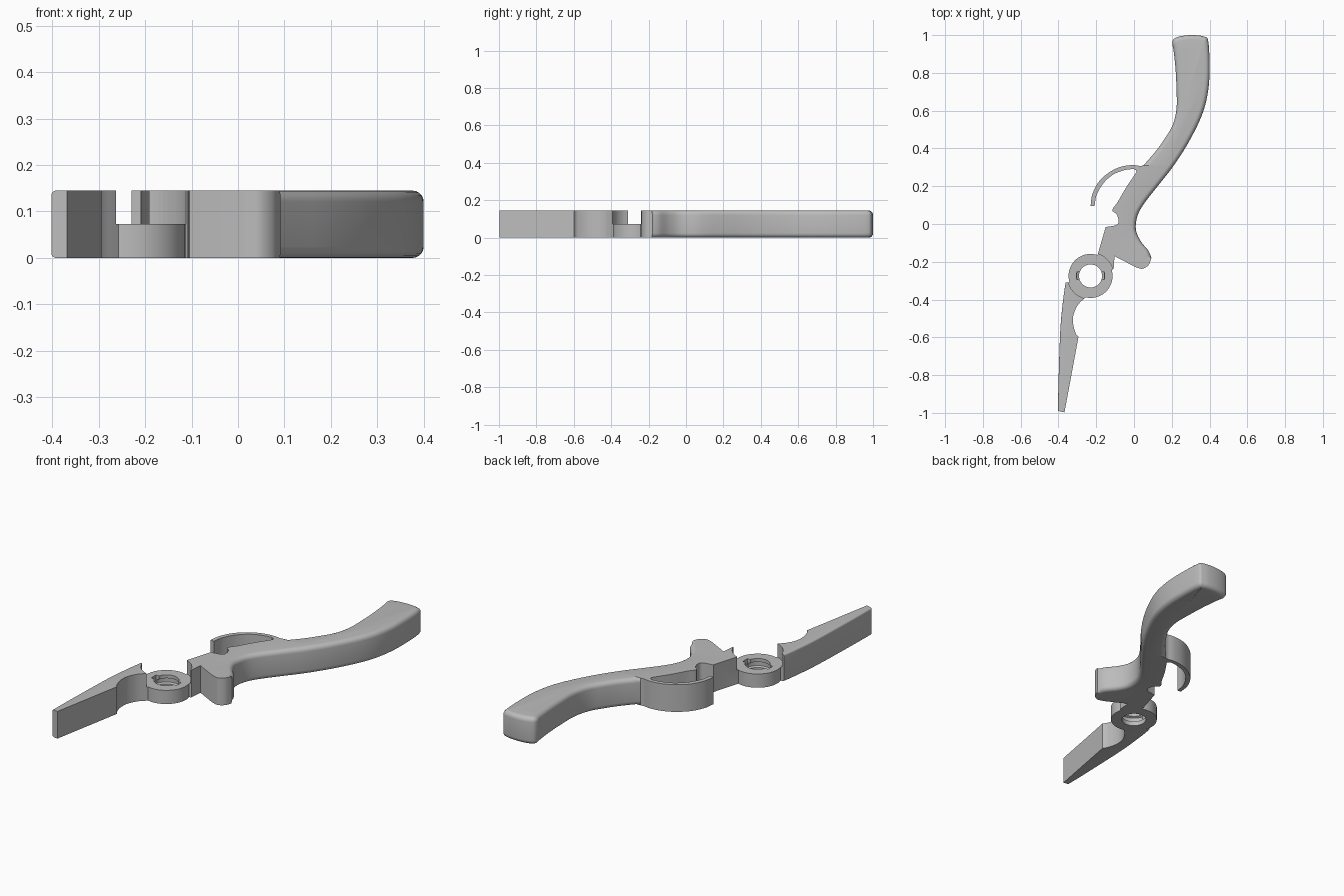
import bpy, bmesh, math
from mathutils import Vector

if "Cube" in bpy.data.objects:
    bpy.data.objects.remove(bpy.data.objects["Cube"])

HEIGHT, RING_H = 0.145, 0.073
CENTRE = Vector((-0.23, -0.275))

grey = bpy.data.materials.new("plain grey")
grey.use_nodes = True
grey.diffuse_color = (0.5, 0.5, 0.5, 1)
grey.node_tree.nodes["Principled BSDF"].inputs["Base Color"].default_value = (0.5, 0.5, 0.5, 1)


def curve(points, steps=5):
    """Smooth curve through the points, ends included."""
    p = [Vector(q) for q in points]
    p = [2 * p[0] - p[1]] + p + [2 * p[-1] - p[-2]]
    out = []
    for a, b, c, d in zip(p, p[1:], p[2:], p[3:]):
        for i in range(steps):
            t = i / steps
            out.append(b + (c - a) * t / 2 + (2 * a - 5 * b + 4 * c - d) * t * t / 2
                       + (3 * b - a - 3 * c + d) * t ** 3 / 2)
    return out + [p[-2]]


def finish(bm, name):
    bmesh.ops.recalc_face_normals(bm, faces=bm.faces)
    mesh = bpy.data.meshes.new(name)
    bm.to_mesh(mesh)
    bm.free()
    mesh.materials.append(grey)
    obj = bpy.data.objects.new(name, mesh)
    bpy.context.collection.objects.link(obj)
    return obj


def slab(name, outline, rounded, radius):
    """Extrude an outline; round the rims of its first `rounded` edges."""
    bm = bmesh.new()
    low = [bm.verts.new((*p, 0)) for p in outline]
    high = [bm.verts.new((*p, HEIGHT)) for p in outline]
    bm.faces.new(low)
    bm.faces.new(high)
    n = len(outline)
    for i in range(n):
        j = (i + 1) % n
        bm.faces.new((low[i], low[j], high[j], high[i]))
    bmesh.ops.recalc_face_normals(bm, faces=bm.faces)
    rims = [bm.edges.get((s[i], s[i + 1])) for s in (low, high) for i in range(rounded)]
    bmesh.ops.bevel(bm, geom=rims, offset=radius, segments=5, profile=0.5,
                    affect='EDGES', clamp_overlap=False)
    return finish(bm, name)


def cut(obj, cutter):
    cutter.hide_render = True
    cutter.hide_viewport = True
    mod = obj.modifiers.new("cut", 'BOOLEAN')
    mod.operation = 'DIFFERENCE'
    mod.solver = 'EXACT'
    mod.object = cutter


# Handle: rounded grip from the thin hook's root round to the lobe
grip = curve([(.05, .31), (.115, .385), (.165, .455), (.205, .525), (.225, .61),
              (.225, .715), (.22, .82), (.21, .915), (.203, .963), (.225, .988),
              (.295, 1), (.368, .993), (.394, .963), (.4, .8), (.39, .69),
              (.368, .6), (.33, .51), (.27, .4), (.2, .295), (.125, .2),
              (.055, .11), (.018, .042), (.01, -.03), (.035, -.09),
              (.077, -.143), (.092, -.18)])
lobe = curve([(.092, -.18), (.077, -.217), (.045, -.237), (.008, -.228)])[1:]
neck = [(-.103, -.17), (-.108, -.238), (-.13, -.25), (-.204, -.185), (-.193, -.164)]
notch = curve([(-.15, -.016), (-.093, -.005), (-.082, .02), (-.093, .053),
               (-.115, .074), (-.087, .116), (-.04, .196), (.003, .26),
               (.013, .28), (-.003, .292)], 4)
hook_inside = curve([(-.05, .286), (-.108, .263), (-.161, .217), (-.198, .153), (-.209, .095)])
hook_outside = curve([(-.23, .095), (-.22, .159), (-.183, .228), (-.124, .278),
                      (-.066, .304), (-.008, .312), (.034, .307)])
handle = slab("handle", grip + lobe + neck + notch + hook_inside + hook_outside,
              len(grip) - 1, 0.024)

# Blade: lightly rounded back, scooped front, tapering to the tip
back = curve([(-.402, -.99), (-.4, -.85), (-.39, -.56), (-.375, -.4), (-.362, -.31)])
scoop = curve([(-.262, -.392), (-.298, -.43), (-.32, -.48), (-.322, -.53),
               (-.308, -.58), (-.294, -.598)])
blade = slab("blade", back + [Vector((-.315, -.312)), Vector((-.246, -.376))] + scoop
             + [Vector((-.368, -.997))], len(back) - 1, 0.01)

# Pivot ring: half height, with a groove inside the hole
bm = bmesh.new()
profile = [(.061, 0), (.1165, 0), (.1165, RING_H), (.061, RING_H), (.061, .055),
           (.072, .05), (.072, .03), (.061, .025)]
verts = [bm.verts.new((r, 0, z)) for r, z in profile]
edges = [bm.edges.new((verts[i - 1], verts[i])) for i in range(len(verts))]
bmesh.ops.spin(bm, geom=verts + edges, axis=(0, 0, 1), cent=(0, 0, 0),
               angle=math.tau, steps=64, use_merge=True)
bmesh.ops.remove_doubles(bm, verts=bm.verts, dist=1e-5)
bmesh.ops.translate(bm, verts=bm.verts, vec=(*CENTRE, 0))
ring = finish(bm, "pivot_ring")

# Clearance above the ring
bm = bmesh.new()
bmesh.ops.create_cone(bm, cap_ends=True, segments=64, radius1=.123, radius2=.123, depth=.2)
bmesh.ops.translate(bm, verts=bm.verts, vec=(*CENTRE, RING_H + .1))
clearance = finish(bm, "clearance_cutter")
cut(handle, clearance)
cut(blade, clearance)

# Two small key slots at the sides of the hole
bm = bmesh.new()
bmesh.ops.create_cube(bm, size=1)
bmesh.ops.scale(bm, verts=bm.verts, vec=(.15, .04, .06))
bmesh.ops.translate(bm, verts=bm.verts, vec=(*CENTRE, .07))
cut(ring, finish(bm, "slot_cutter"))

# Smooth shading with sharp edges kept
bpy.ops.object.select_all(action='DESELECT')
for part in (handle, blade, ring):
    part.select_set(True)
    bpy.context.view_layer.objects.active = part
bpy.ops.object.shade_smooth_by_angle(angle=math.radians(35))
